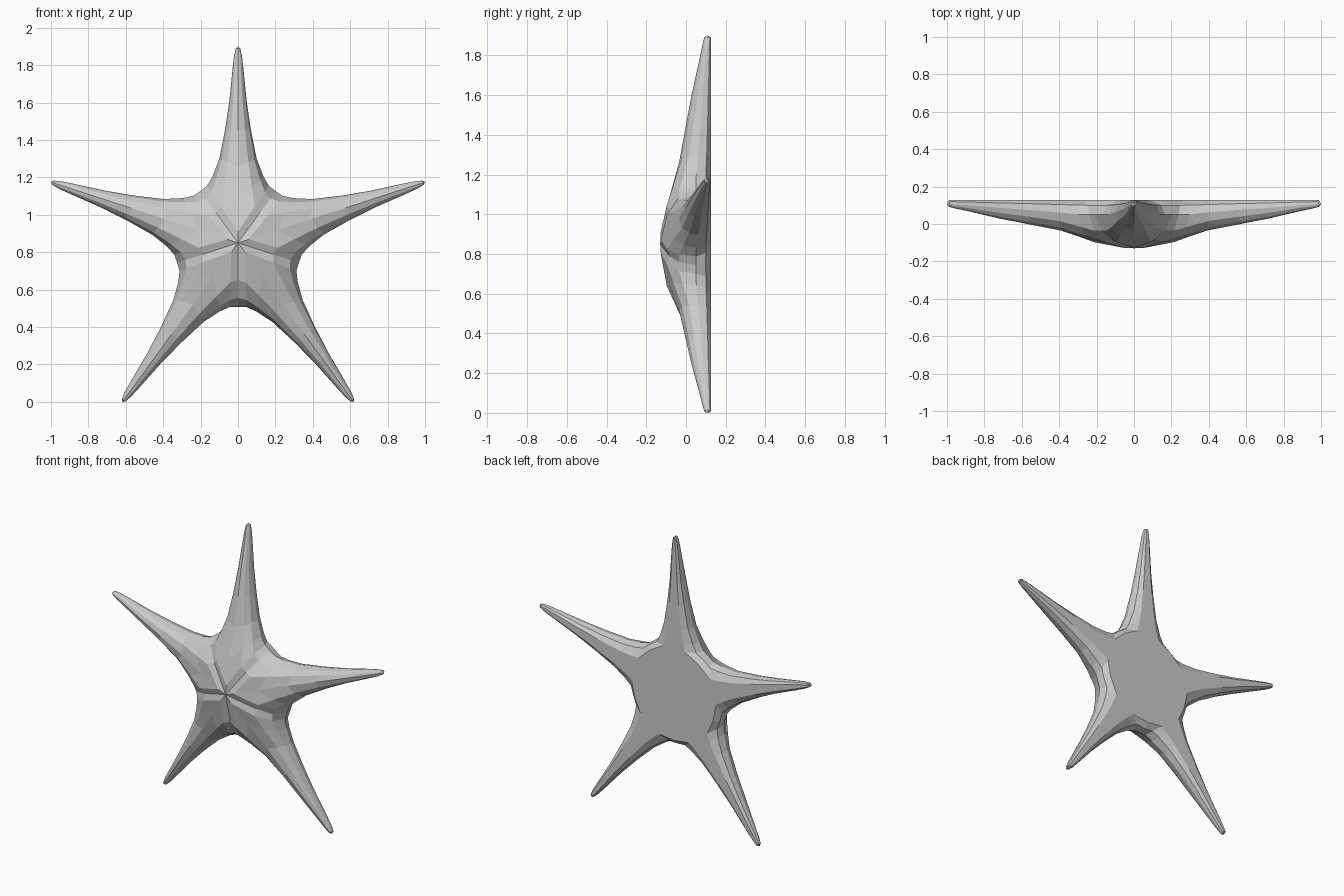
import bpy, bmesh, math

if "Cube" in bpy.data.objects:
    bpy.data.objects.remove(bpy.data.objects["Cube"])

CZ = 0.851      # height of the star's centre
TIP = 1.051     # arm length
BACK = 0.127    # flat back plane

# arm sections: ridge distance, edge distance, half width, ridge y, edge y
SECTIONS = [
    (1.040, 1.040, 0.012, 0.092, 0.107),
    (1.000, 1.000, 0.021, 0.082, 0.104),
    (0.940, 0.940, 0.028, 0.070, 0.100),
    (0.760, 0.760, 0.046, 0.030, 0.085),
    (0.600, 0.610, 0.068, 0.000, 0.075),
    (0.410, 0.450, 0.100, -0.035, 0.062),
    (0.220, 0.355, 0.136, -0.088, 0.052),
    (0.060, 0.305, 0.165, -0.127, 0.050),
]
# rounded cross-section from ridge to edge: width share, drop share
FRONT = [(0, 0), (0.55, 0.17), (0.87, 0.52), (1, 1)]
# valley between two arms: radius, y
VALLEY = [(0, -0.130), (0.20, -0.082), (0.295, -0.035), (0.342, 0.050),
          (0.335, 0.098), (0.305, BACK), (0, BACK)]


def half_section(sr, so, w, yr, ye):
    pts = [(sr + (so - sr) * f, w * f, yr + (ye - yr) * d) for f, d in FRONT]
    pts.append((so, w * 0.88, ye + (BACK - ye) * 0.65))
    pts.append((so * 0.99, w * 0.5, BACK))
    pts.append((sr, 0, BACK))
    return pts


c36, s36 = math.cos(math.pi / 5), math.sin(math.pi / 5)
rows = [[(TIP, 0, 0.107)] * 7]
rows += [half_section(*s) for s in SECTIONS]
rows.append([(r * c36, r * s36, y) for r, y in VALLEY])

# five arms, each from two mirrored halves, welded together
bm = bmesh.new()
for k in range(5):
    a = 2 * math.pi * k / 5
    for side in (1, -1):
        grid = []
        for row in rows:
            line = []
            for s, t, y in row:
                t *= side
                x = s * math.sin(a) + t * math.cos(a)
                z = s * math.cos(a) - t * math.sin(a)
                line.append(bm.verts.new((x, y, CZ + z)))
            grid.append(line)
        for r0, r1 in zip(grid, grid[1:]):
            for j in range(6):
                bm.faces.new((r0[j], r0[j + 1], r1[j + 1], r1[j]))
bmesh.ops.remove_doubles(bm, verts=bm.verts[:], dist=0.0005)
bmesh.ops.dissolve_degenerate(bm, edges=bm.edges[:], dist=0.0005)
bmesh.ops.recalc_face_normals(bm, faces=bm.faces[:])

mesh = bpy.data.meshes.new("starfish")
bm.to_mesh(mesh)
bm.free()
star = bpy.data.objects.new("starfish", mesh)
bpy.context.collection.objects.link(star)

# rest on the ground
low = min(v.co.z for v in mesh.vertices)
for v in mesh.vertices:
    v.co.z -= low
